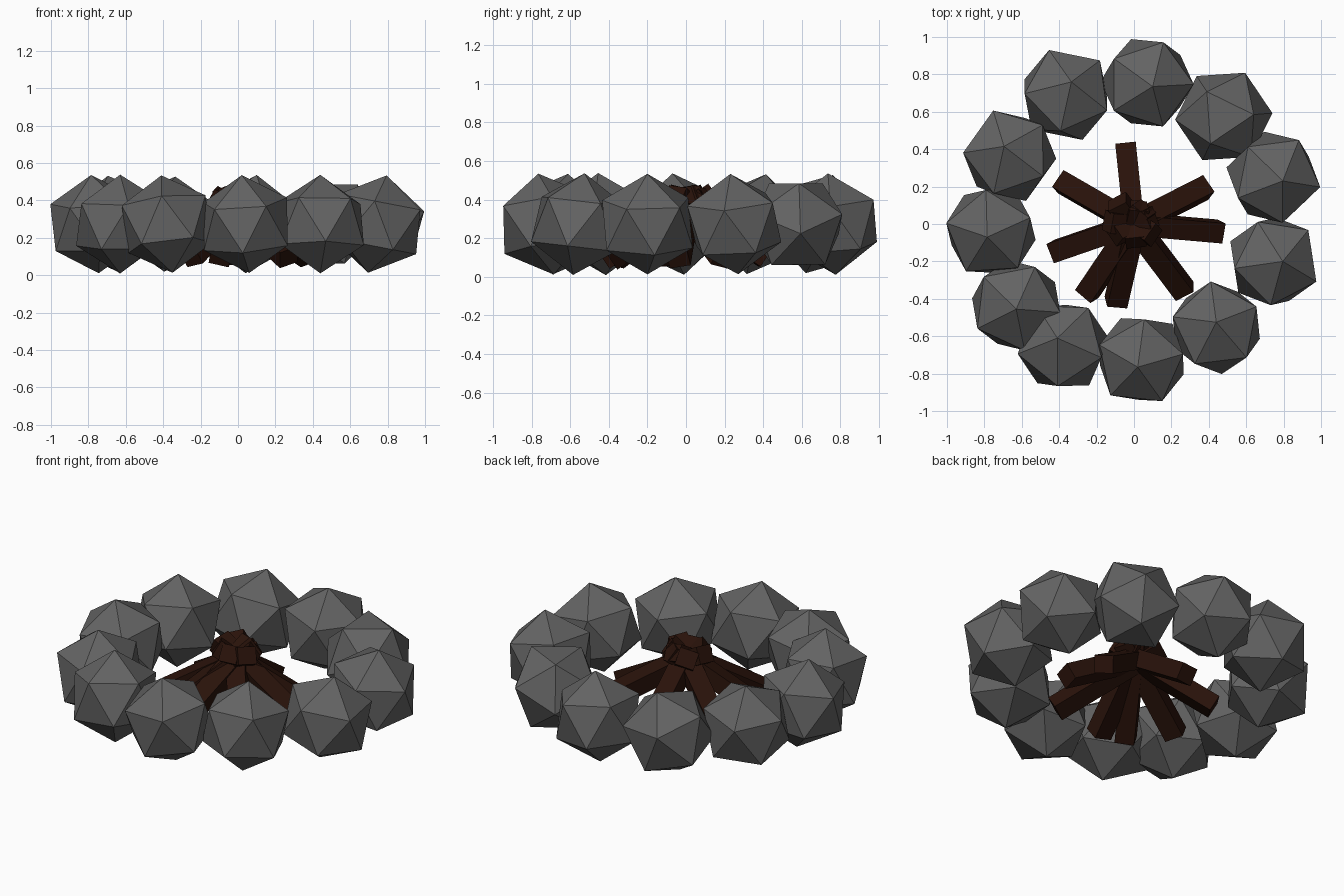
import bpy, bmesh
from math import radians, cos, sin, atan2
from mathutils import Vector, Matrix

if "Cube" in bpy.data.objects:
    bpy.data.objects.remove(bpy.data.objects["Cube"])


def material(name, rgb):
    m = bpy.data.materials.new(name)
    m.diffuse_color = (*rgb, 1)
    m.use_nodes = True
    m.node_tree.nodes["Principled BSDF"].inputs["Base Color"].default_value = m.diffuse_color
    return m


STONE = material("dark_stone", (0.125, 0.125, 0.125))
WOOD = material("charred_wood", (0.022, 0.006, 0.003))


def add_object(name, bm, mat):
    me = bpy.data.meshes.new(name)
    bm.to_mesh(me)
    bm.free()
    me.materials.append(mat)
    bpy.context.collection.objects.link(bpy.data.objects.new(name, me))


# Ring of faceted stones: centre x, y, lean of the top corner x, y, spin in degrees
R = 0.265
stones = [
    (0.07, 0.755, 0.03, -0.02, 72),
    (0.48, 0.575, 0.16, 0.01, 220),
    (0.745, 0.25, 0.05, -0.02, 61),
    (0.745, -0.20, 0.05, 0.00, 45),
    (0.44, -0.555, 0.00, 0.03, 169),
    (0.04, -0.725, -0.02, -0.04, 84),
    (-0.38, -0.65, -0.03, 0.04, -21),
    (-0.63, -0.435, 0.00, -0.02, 137),
    (-0.765, -0.04, -0.02, -0.03, 22),
    (-0.665, 0.365, -0.03, 0.05, 37),
    (-0.365, 0.69, 0.03, 0.07, -29),
]
for i, (x, y, lx, ly, spin) in enumerate(stones):
    up = Vector((lx, ly, (R * R - lx * lx - ly * ly) ** 0.5))
    tilt = Vector((0, 0, 1)).rotation_difference(up).to_matrix().to_4x4()
    bm = bmesh.new()
    bmesh.ops.create_icosphere(
        bm, subdivisions=1, radius=R,
        matrix=Matrix.Translation((x, y, 0.273)) @ tilt @ Matrix.Rotation(radians(spin), 4, 'Z'))
    add_object(f"stone_{i + 1}", bm, STONE)

# Logs leaning together: direction, roll in degrees, foot radius, tip overshoot
WIDTH, DEPTH = 0.11, 0.10
logs = [(96, 0, 0.41, 0.10), (150, 8, 0.45, 0.12), (199, -5, 0.45, 0.10),
        (236, 12, 0.45, 0.10), (257, -15, 0.43, 0.10), (307, 20, 0.45, 0.15),
        (355, 10, 0.46, 0.14), (27, -14, 0.43, 0.12)]
for i, (az, roll, r_foot, r_tip) in enumerate(logs):
    a = radians(az)
    foot = Vector((r_foot * cos(a), r_foot * sin(a), 0.095))
    tip = Vector((-r_tip * cos(a), -r_tip * sin(a), 0.425))
    d = foot - tip
    pitch = atan2(-d.z, d.xy.length)
    mat = (Matrix.Translation((foot + tip) / 2) @ Matrix.Rotation(a, 4, 'Z')
           @ Matrix.Rotation(pitch, 4, 'Y') @ Matrix.Rotation(radians(roll), 4, 'X')
           @ Matrix.Diagonal((d.length, WIDTH, DEPTH, 1)))
    bm = bmesh.new()
    bmesh.ops.create_cube(bm, size=1, matrix=mat)
    add_object(f"log_{i + 1}", bm, WOOD)
